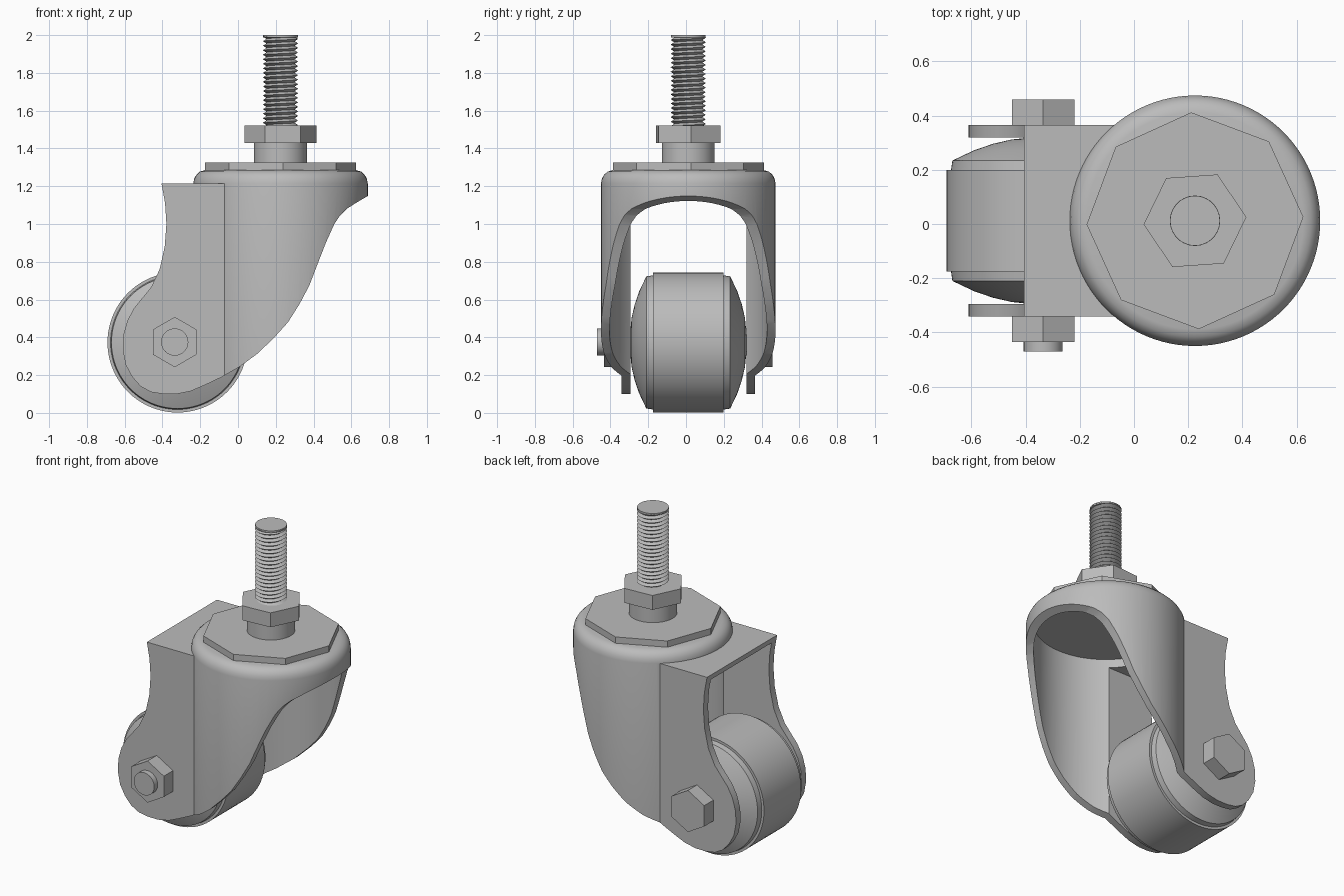
import bpy, bmesh
from math import sin, cos, pi, radians

if "Cube" in bpy.data.objects:
    bpy.data.objects.remove(bpy.data.objects["Cube"])

GREY = 0.5
metal = bpy.data.materials.new("plain grey")
metal.use_nodes = True
metal.diffuse_color = (GREY, GREY, GREY, 1)
metal.node_tree.nodes["Principled BSDF"].inputs["Base Color"].default_value = (GREY, GREY, GREY, 1)

MID_Y = 0.012                 # symmetry plane of wheel and fork
STEM = (0.225, MID_Y, 0)      # swivel axis
AXLE = (-0.32, MID_Y, 0.373)  # wheel axis
BOLT = (-0.335, MID_Y, 0.375)


def finish(name, bm):
    bmesh.ops.remove_doubles(bm, verts=bm.verts, dist=1e-5)
    bmesh.ops.recalc_face_normals(bm, faces=bm.faces)
    mesh = bpy.data.meshes.new(name)
    bm.to_mesh(mesh)
    bm.free()
    mesh.materials.append(metal)
    obj = bpy.data.objects.new(name, mesh)
    bpy.context.collection.objects.link(obj)
    return obj


def smooth(obj):
    bpy.ops.object.select_all(action='DESELECT')
    obj.select_set(True)
    bpy.context.view_layer.objects.active = obj
    bpy.ops.object.shade_smooth_by_angle(angle=radians(30))
    return obj


def lathe(name, profile, centre, axis='z', sides=64, turn=0):
    """Solid of revolution from (radius, height) points, capped at both ends."""
    bm = bmesh.new()
    rings = []
    for r, h in profile:
        ring = []
        for i in range(sides):
            a = 2 * pi * i / sides + radians(turn)
            u, v = r * cos(a), r * sin(a)
            p = (u, v, h) if axis == 'z' else (u, h, v)
            ring.append(bm.verts.new([c + q for c, q in zip(centre, p)]))
        rings.append(ring)
    for low, high in zip(rings, rings[1:]):
        for i in range(sides):
            k = (i + 1) % sides
            bm.faces.new((low[i], low[k], high[k], high[i]))
    bm.faces.new(rings[0])
    bm.faces.new(rings[-1])
    return finish(name, bm)


def prism(name, r, low, high, centre, axis='z', sides=64, turn=0):
    return smooth(lathe(name, [(r, low), (r, high)], centre, axis, sides, turn))


def extrude_y(name, outline, half):
    """Side outline of (x, z) points, extruded evenly about the middle plane."""
    bm = bmesh.new()
    face = bm.faces.new([bm.verts.new((x, MID_Y - half, z)) for x, z in outline])
    new = bmesh.ops.extrude_face_region(bm, geom=[face])["geom"]
    bmesh.ops.translate(bm, vec=(0, 2 * half, 0),
                        verts=[v for v in new if isinstance(v, bmesh.types.BMVert)])
    return finish(name, bm)


def rect(x0, x1, z0, z1):
    return [(x0, z0), (x1, z0), (x1, z1), (x0, z1)]


def boolean(obj, cutter, operation):
    mod = obj.modifiers.new(operation, 'BOOLEAN')
    mod.operation, mod.object, mod.solver = operation, cutter, 'EXACT'
    bpy.context.view_layer.objects.active = obj
    bpy.ops.object.modifier_apply(modifier=mod.name)
    bpy.data.objects.remove(cutter)


# Fork: drum plus box, hollowed, then trimmed to the side outline
fork = lathe("fork", [(0.462, 0), (0.462, 1.215), (0.457, 1.24), (0.446, 1.26),
                      (0.428, 1.277), (0.40, 1.285)], STEM, sides=96)
boolean(fork, extrude_y("box", rect(-0.8, 0.2, 0.02, 1.214), 0.354), 'UNION')
hollow = lathe("hollow", [(0.417, -0.1), (0.417, 1.235)], STEM, sides=96)
boolean(hollow, extrude_y("gap", rect(-0.9, 0.19, -0.05, 1.18), 0.307), 'UNION')
boolean(fork, hollow, 'DIFFERENCE')
side = [(-0.405, 1.4), (-0.405, 1.214), (-0.386, 1.11), (-0.379, 1.0), (-0.388, 0.88),
        (-0.415, 0.76), (-0.46, 0.665), (-0.505, 0.61), (-0.55, 0.555), (-0.585, 0.49),
        (-0.606, 0.415), (-0.61, 0.335), (-0.595, 0.255), (-0.56, 0.19), (-0.515, 0.14),
        (-0.46, 0.11), (-0.395, 0.1), (-0.325, 0.1), (-0.25, 0.115), (-0.18, 0.145),
        (-0.085, 0.19), (0.01, 0.245), (0.105, 0.315), (0.193, 0.4), (0.265, 0.48),
        (0.325, 0.575), (0.378, 0.675), (0.42, 0.785), (0.465, 0.9), (0.51, 1.0),
        (0.54, 1.045), (0.575, 1.08), (0.63, 1.115), (0.69, 1.15), (0.8, 1.19), (0.8, 1.4)]
boolean(fork, extrude_y("trim", side, 0.7), 'INTERSECT')
smooth(fork)

# Wheel: tread, stepped shoulders and domed sides
half_wheel = [(0.06, 0.307), (0.13, 0.3), (0.2, 0.284), (0.27, 0.26), (0.35, 0.222),
              (0.355, 0.187), (0.371, 0.187)]
wheel = [(r, -h) for r, h in half_wheel] + half_wheel[::-1]
smooth(lathe("wheel", wheel, AXLE, 'y', 80))

# Axle bolt with head at the back and nut at the front
prism("axle_bolt", 0.072, -0.482, 0.36, BOLT, 'y', 32)
prism("bolt_head", 0.133, 0.35, 0.447, BOLT, 'y', 6, 30)
prism("axle_nut", 0.133, -0.447, -0.35, BOLT, 'y', 6, 30)

# Swivel plate, collar and stem nut
prism("swivel_plate", 0.4, 1.27, 1.325, STEM, sides=8, turn=2)
prism("collar", 0.14, 1.32, 1.44, STEM)
prism("stem_nut", 0.19, 1.43, 1.522, STEM, sides=6, turn=4)

# Threaded stem: core, flat tip and helical thread
prism("stem_core", 0.074, 1.5, 1.995, STEM, sides=32)
prism("stem_tip", 0.092, 1.988, 2.0, STEM, sides=32)
SEG, PITCH, BOTTOM, TOP = 28, 0.024, 1.5, 1.992
bm = bmesh.new()
crest, root = [], []
for i in range(SEG * 23):
    a = 2 * pi * i / SEG
    z = BOTTOM - PITCH + PITCH * i / SEG
    for row, r, rise in ((crest, 0.093, 0), (root, 0.075, PITCH / 2)):
        height = min(max(z + rise, BOTTOM), TOP)
        row.append(bm.verts.new((STEM[0] + r * cos(a), STEM[1] + r * sin(a), height)))
for i in range(len(crest) - 1):
    bm.faces.new((crest[i], crest[i + 1], root[i + 1], root[i]))
    if i + 1 + SEG < len(crest):
        bm.faces.new((root[i], root[i + 1], crest[i + 1 + SEG], crest[i + SEG]))
smooth(finish("stem_thread", bm))
